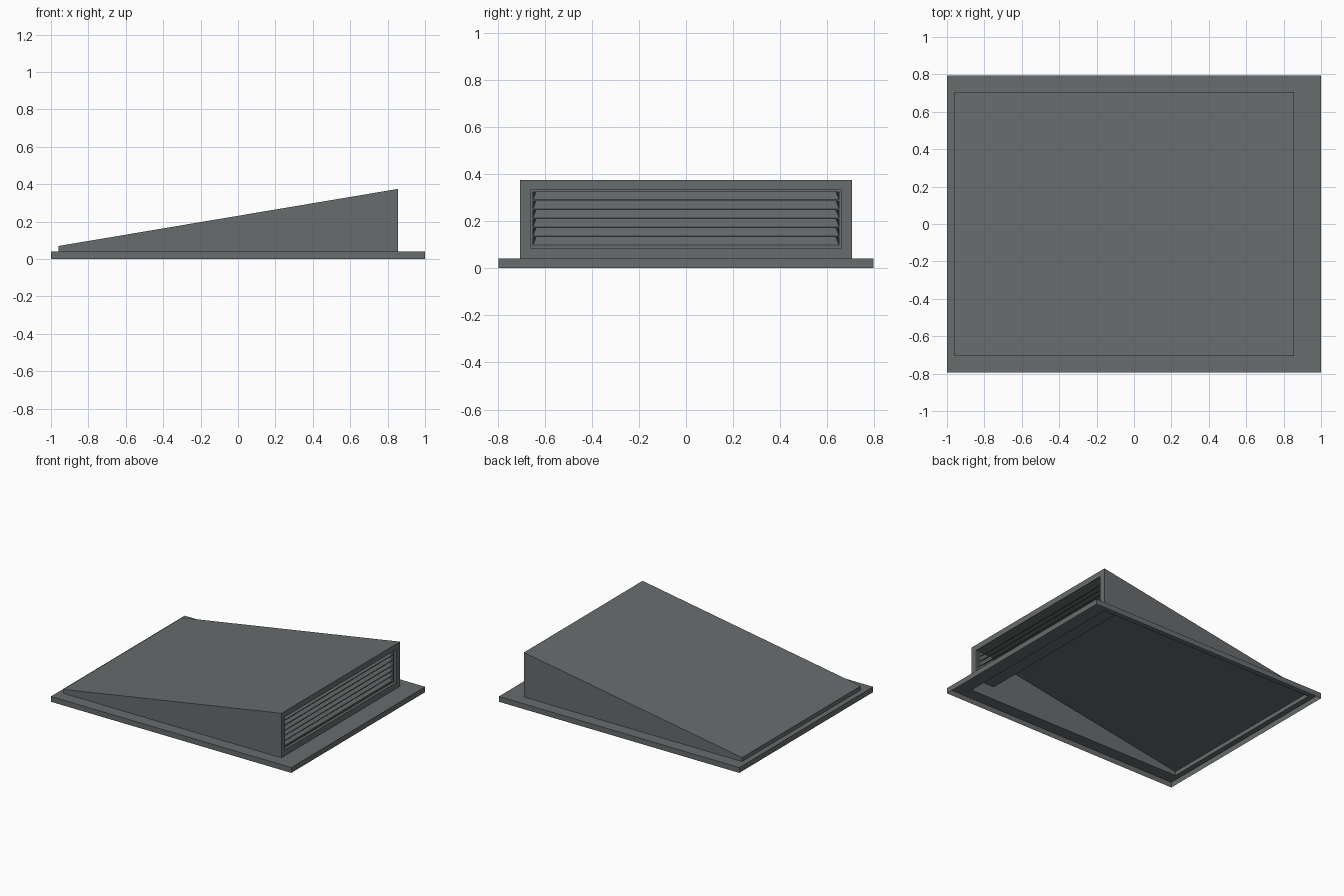
import bpy, bmesh

if "Cube" in bpy.data.objects:
    bpy.data.objects.remove(bpy.data.objects["Cube"])

grey = bpy.data.materials.new("dark_grey_metal")
grey.diffuse_color = (0.14, 0.15, 0.155, 1)
grey.use_nodes = True
grey.node_tree.nodes["Principled BSDF"].inputs["Base Color"].default_value = grey.diffuse_color


def make(name, verts, faces):
    mesh = bpy.data.meshes.new(name)
    mesh.from_pydata(verts, [], faces)
    bm = bmesh.new()
    bm.from_mesh(mesh)
    bmesh.ops.recalc_face_normals(bm, faces=bm.faces)
    bm.to_mesh(mesh)
    bm.free()
    mesh.materials.append(grey)
    obj = bpy.data.objects.new(name, mesh)
    bpy.context.collection.objects.link(obj)
    return obj


def rect(x0, x1, y, z0, z1):
    """Rectangle in plan, z0 at the x0 end and z1 at the x1 end."""
    return [(x0, -y, z0), (x1, -y, z1), (x1, y, z1), (x0, y, z0)]


def upright(x, y, z0, z1):
    """Rectangle facing +x."""
    return [(x, -y, z0), (x, y, z0), (x, y, z1), (x, -y, z1)]


def bands(count):
    """Quads joining successive four-point loops."""
    return [(4 * k + i, 4 * k + (i + 1) % 4, 4 * k + 4 + (i + 1) % 4, 4 * k + 4 + i)
            for k in range(count - 1) for i in range(4)]


X0, X1, Y, H = -0.96, 0.855, 0.705, 0.04
ROOF0, ROOF1 = 0.07, 0.375

# flange: folded skirt and flat ring, open underneath
make("flange", rect(-1, 1, 0.795, 0, 0) + rect(-1, 1, 0.795, H, H)
     + rect(X0, X1, Y, H, H), bands(3))

# hood: sloping sheet with two sides and low rear edge
hood = rect(X0, X1, Y, H, H) + rect(X0, X1, Y, ROOF0, ROOF1)
make("hood", hood, [(0, 1, 5, 4), (2, 3, 7, 6), (3, 0, 4, 7), (4, 5, 6, 7)])

# vent surround: outer frame, stepped lip and recess walls
make("vent_surround", upright(X1, Y, H, ROOF1) + upright(X1, 0.66, 0.085, 0.332)
     + upright(X1 - 0.02, 0.66, 0.085, 0.332) + upright(X1 - 0.02, 0.65, 0.093, 0.324)
     + upright(X1 - 0.15, 0.65, 0.093, 0.324), bands(5))

# louvre slats: tilted sheets, narrower at the inner top edge
N, Z0, Z1 = 6, 0.093, 0.324
pitch = (Z1 - Z0) / N
for i in range(N):
    z = Z0 + i * pitch
    xo, xi, t = X1 - 0.025, X1 - 0.075, 0.005
    lower = [(xo, -0.65, z), (xo, 0.65, z), (xi, 0.635, z + pitch), (xi, -0.635, z + pitch)]
    upper = [(a, b, c + t) for a, b, c in lower]
    make(f"louvre_slat_{i + 1}", lower + upper, bands(2) + [(3, 2, 1, 0), (4, 5, 6, 7)])
